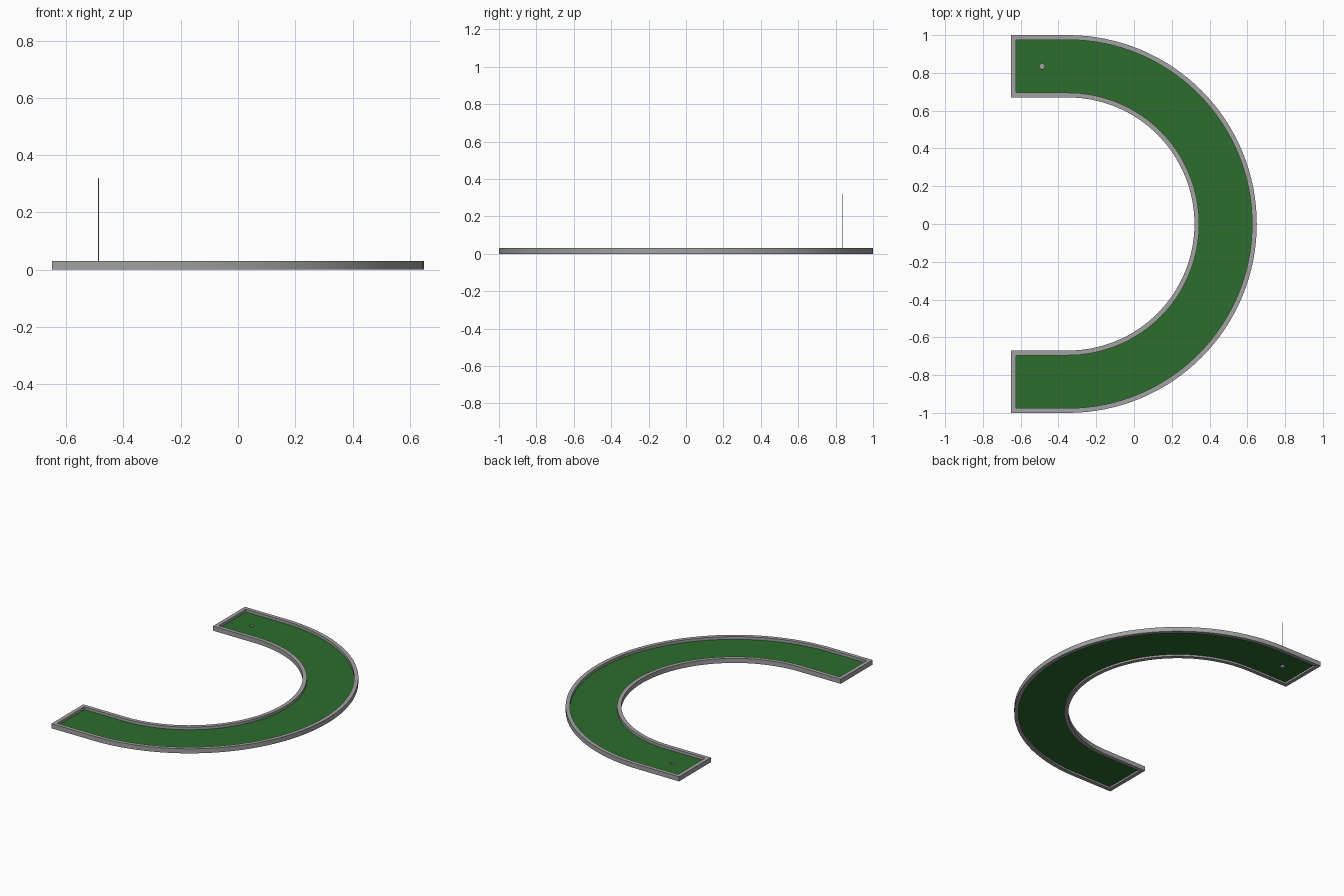
import bpy, bmesh, math

if "Cube" in bpy.data.objects:
    bpy.data.objects.remove(bpy.data.objects["Cube"])

SEG = 64
CX, R_OUT, R_IN, X_END = -0.35, 1.0, 0.67, -0.65
WALL, HEIGHT, FLOOR_Z = 0.025, 0.03, 0.012
HOLE = (-0.487, 0.835)


def material(name, rgb):
    m = bpy.data.materials.new(name)
    m.diffuse_color = (*rgb, 1)
    m.use_nodes = True
    m.node_tree.nodes["Principled BSDF"].inputs["Base Color"].default_value = m.diffuse_color
    return m


grey = material("border grey", (0.36, 0.36, 0.36))
green = material("turf green", (0.025, 0.15, 0.027))


def finish(name, bm, mat, smooth=True):
    me = bpy.data.meshes.new(name)
    bm.to_mesh(me)
    bm.free()
    me.materials.append(mat)
    ob = bpy.data.objects.new(name, me)
    bpy.context.collection.objects.link(ob)
    if smooth:
        bpy.ops.object.select_all(action='DESELECT')
        ob.select_set(True)
        bpy.context.view_layer.objects.active = ob
        bpy.ops.object.shade_smooth_by_angle()
    return ob


def rails(inset):
    """Paired outer and inner edge points of the U-shaped lane."""
    ro, ri, xe = R_OUT - inset, R_IN + inset, X_END + inset
    out, inn = [(xe, ro)], [(xe, ri)]
    for i in range(SEG + 1):
        a = math.pi * (0.5 - i / SEG)
        out.append((CX + ro * math.cos(a), ro * math.sin(a)))
        inn.append((CX + ri * math.cos(a), ri * math.sin(a)))
    out.append((xe, -ro))
    inn.append((xe, -ri))
    return out, inn


def sweep(bm, loops):
    """Join closed loops of (x, y, z) points in a closed cross-section."""
    rows = [[bm.verts.new(p) for p in loop] for loop in loops]
    n = len(rows[0])
    for a, b in zip(rows, rows[1:] + rows[:1]):
        for i in range(n):
            j = (i + 1) % n
            bm.faces.new((a[i], a[j], b[j], b[i]))
    bmesh.ops.recalc_face_normals(bm, faces=bm.faces)


# border wall running round the whole lane
def outline(inset, z):
    out, inn = rails(inset)
    return [(x, y, z) for x, y in out + inn[::-1]]


bm = bmesh.new()
sweep(bm, [outline(0, 0), outline(0, HEIGHT), outline(WALL, HEIGHT), outline(WALL, 0)])
finish("border_wall", bm, grey)

# turf: strip of quads, with a round hole in the first straight section
bm = bmesh.new()
out, inn = rails(WALL)
vo = [bm.verts.new((x, y, FLOOR_Z)) for x, y in out]
vi = [bm.verts.new((x, y, FLOOR_Z)) for x, y in inn]
for i in range(1, len(vo) - 1):
    bm.faces.new((vo[i], vi[i], vi[i + 1], vo[i + 1]))
N, R = 24, 0.014
ring = [bm.verts.new((HOLE[0] + R * math.cos(2 * math.pi * k / N),
                      HOLE[1] + R * math.sin(2 * math.pi * k / N), FLOOR_Z)) for k in range(N)]
rim = [bm.edges.new((ring[k], ring[(k + 1) % N])) for k in range(N)]
quad = [vo[0], vi[0], vi[1], vo[1]]
border = [bm.edges.get((quad[k], quad[(k + 1) % 4])) or bm.edges.new((quad[k], quad[(k + 1) % 4]))
          for k in range(4)]
bmesh.ops.triangle_fill(bm, edges=border + rim, use_beauty=True, use_dissolve=False, normal=(0, 0, 1))
for f in bm.faces:
    if f.normal.z < 0 or f.calc_center_median().z != f.calc_center_median().z:
        f.normal_flip()
bm.normal_update()
for f in bm.faces:
    if f.normal.z < 0:
        f.normal_flip()
finish("turf", bm, green, smooth=False)


def cylinder(name, r, z0, z1, n, open_top=False):
    bm = bmesh.new()
    bmesh.ops.create_cone(bm, cap_ends=True, segments=n, radius1=r, radius2=r, depth=z1 - z0)
    bmesh.ops.translate(bm, verts=bm.verts, vec=(*HOLE, (z0 + z1) / 2))
    if open_top:
        bm.normal_update()
        bmesh.ops.delete(bm, geom=[f for f in bm.faces if f.normal.z > 0.9], context='FACES_ONLY')
        bmesh.ops.reverse_faces(bm, faces=bm.faces)
    return finish(name, bm, grey)


# cup sunk in the turf, and the thin flag pole standing in it
cylinder("cup", R, 0.001, FLOOR_Z, N, open_top=True)
cylinder("flag_pole", 0.0012, 0.001, 0.32, 8)
